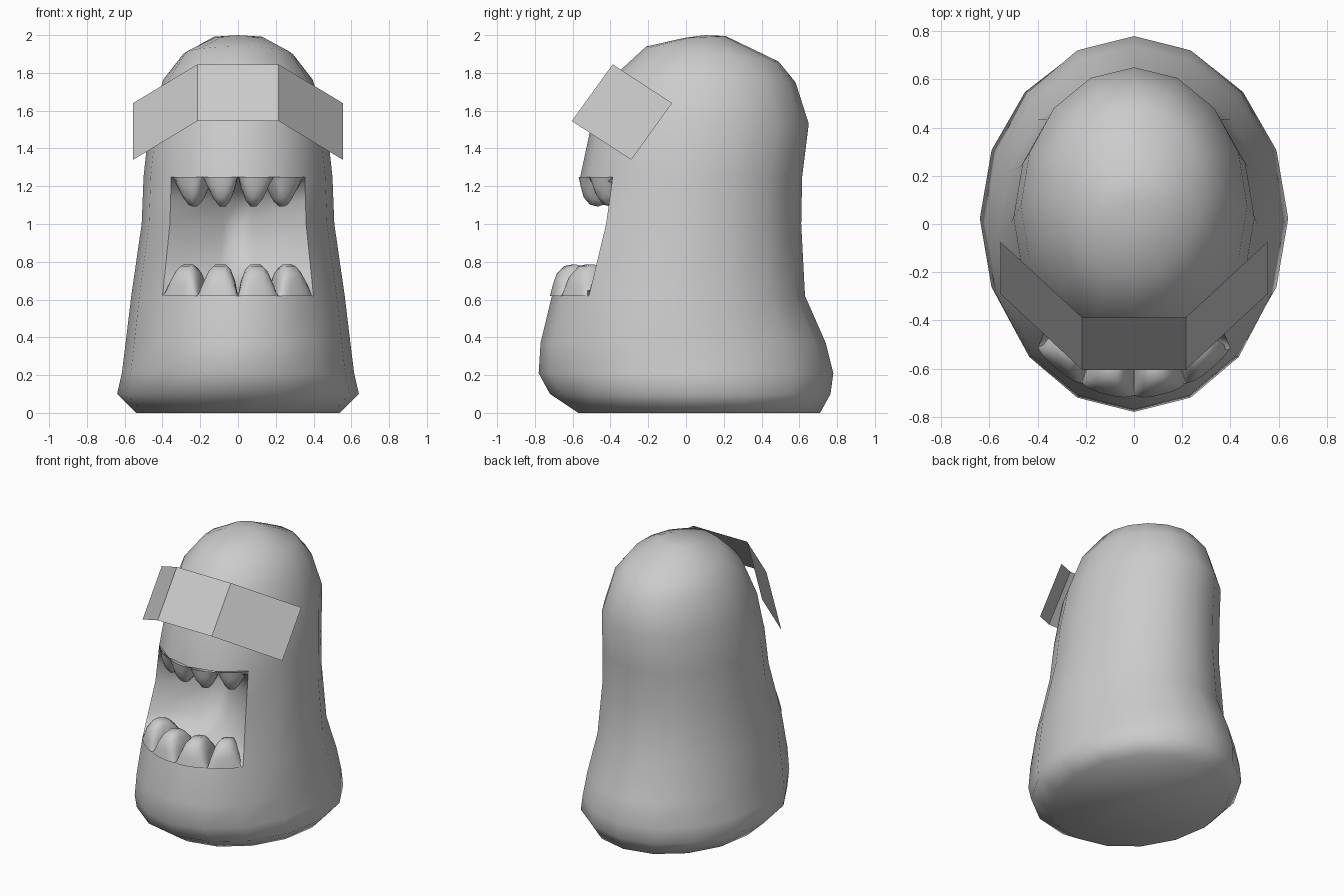
import bpy
import bmesh
import math
from mathutils import Vector

cube = bpy.data.objects.get("Cube")
if cube:
    bpy.data.objects.remove(cube, do_unlink=True)

grey = bpy.data.materials.new("plain grey")
grey.use_nodes = True
COLOUR = (0.6, 0.6, 0.6, 1.0)
grey.diffuse_color = COLOUR
grey.node_tree.nodes["Principled BSDF"].inputs["Base Color"].default_value = COLOUR

SIDES = 16
STEP = math.tau / SIDES
MOUTH_LOW, MOUTH_HIGH = 0.62, 1.25

# Body rings: front height, back height, half width, front y, back y
RINGS = [
    (0.00, 0.00, 0.54, -0.57, 0.71),
    (0.10, 0.10, 0.64, -0.72, 0.765),
    (0.21, 0.21, 0.615, -0.78, 0.78),
    (0.37, 0.37, 0.595, -0.77, 0.74),
    (0.62, 0.62, 0.565, -0.71, 0.63),
    (1.00, 1.00, 0.51, -0.60, 0.61),
    (1.25, 1.25, 0.50, -0.56, 0.615),
    (1.53, 1.53, 0.47, -0.50, 0.65),
    (1.78, 1.75, 0.395, -0.385, 0.58),
    (1.94, 1.86, 0.29, -0.21, 0.49),
    (1.985, 1.995, 0.13, -0.01, 0.21),
]


def ring_point(ring, angle):
    """Point on a ring; angle 0 is the front, positive turns to +x."""
    zf, zb, half, yf, yb = ring
    c = math.cos(angle)
    return Vector((half * math.sin(angle),
                   (yf + yb) / 2 + (yf - yb) / 2 * c,
                   (zf + zb) / 2 + (zf - zb) / 2 * c))


def ring_at(z):
    """Ring interpolated at a height in the level part of the body."""
    for a, b in zip(RINGS, RINGS[1:]):
        if a[0] <= z <= b[0]:
            t = (z - a[0]) / (b[0] - a[0])
            return [p + (q - p) * t for p, q in zip(a, b)]


def inward(p, amount):
    """Move a point towards the body's axis by a fraction."""
    return Vector((p.x * (1 - amount), p.y + (0.03 - p.y) * amount, p.z))


def grid_faces(bm, rows, flip=False):
    verts = [[bm.verts.new(p) for p in row] for row in rows]
    for a, b in zip(verts, verts[1:]):
        for i in range(len(a) - 1):
            quad = [a[i], a[i + 1], b[i + 1], b[i]]
            bm.faces.new(quad[::-1] if flip else quad)
    return verts


def finish(bm, name, angle=None):
    mesh = bpy.data.meshes.new(name)
    bm.to_mesh(mesh)
    bm.free()
    mesh.materials.append(grey)
    obj = bpy.data.objects.new(name, mesh)
    bpy.context.collection.objects.link(obj)
    if angle:
        bpy.ops.object.select_all(action='DESELECT')
        obj.select_set(True)
        bpy.context.view_layer.objects.active = obj
        bpy.ops.object.shade_smooth_by_angle(angle=math.radians(angle))
    return obj


# Body: lofted rings with the four front columns left open for the mouth
bm = bmesh.new()
loops = [[bm.verts.new(ring_point(r, i * STEP)) for i in range(SIDES)] for r in RINGS]
for k, (a, b) in enumerate(zip(loops, loops[1:])):
    in_mouth = MOUTH_LOW <= RINGS[k][0] < MOUTH_HIGH
    for i in range(SIDES):
        if in_mouth and i in (0, 1, SIDES - 2, SIDES - 1):
            continue
        j = (i + 1) % SIDES
        bm.faces.new((a[i], a[j], b[j], b[i]))
bm.faces.new(loops[0][::-1])
crown = bm.verts.new((0, 0.1, 2.0))
for i in range(SIDES):
    bm.faces.new((loops[-1][i], loops[-1][(i + 1) % SIDES], crown))
unused = [v for v in bm.verts if not v.link_faces]
bmesh.ops.delete(bm, geom=unused, context='VERTS')
finish(bm, "body", 65)

# Mouth hollow: a bowl whose rim follows the opening
ROW_DEPTH = [(0.62, 0), (0.65, 0.5), (0.78, 0.85), (1.0, 1), (1.12, 0.85), (1.22, 0.5), (1.25, 0)]
COLUMN_DEPTH = [0, 0.62, 0.75, 0.62, 0]
rows = []
for z, d in ROW_DEPTH:
    ring = ring_at(z)
    rows.append([inward(ring_point(ring, (i - 2) * STEP), d * COLUMN_DEPTH[i]) for i in range(5)])
bm = bmesh.new()
grid_faces(bm, rows)
finish(bm, "mouth_hollow", 80)

# Teeth: one rounded tooth for each open column, above and below
SECTION = [(0, 0), (0.015, 0.35), (0.04, 0.7), (0.09, 0.94), (0.15, 1), (0.24, 0.88), (0.32, 0.5), (0.36, 0)]


def teeth(name, base_z, height, outline):
    bm = bmesh.new()
    ring = ring_at(base_z)
    for column in range(-2, 2):
        left, right = (ring_point(ring, (column + k) * STEP) for k in (0, 1))
        tooth = []
        for depth, rise in SECTION:
            row = []
            for u, h in outline:
                p = inward(left.lerp(right, u), depth)
                # Round the face of the tooth outwards between its gaps
                p.y -= 0.025 * h * (1 - depth / 0.36)
                p.z += height * rise * h
                row.append(p)
            tooth.append(row)
        grid_faces(bm, tooth, flip=height < 0)
    finish(bm, name, 70)


teeth("lower_teeth", MOUTH_LOW, 0.17,
      [(0, 0), (0.08, 0.45), (0.2, 0.8), (0.35, 0.98), (0.65, 0.98), (0.8, 0.8), (0.92, 0.45), (1, 0)])
teeth("upper_teeth", MOUTH_HIGH, -0.16,
      [(0, 0), (0.1, 0.4), (0.25, 0.78), (0.4, 0.98), (0.6, 0.98), (0.75, 0.78), (0.9, 0.4), (1, 0)])

# Eye band: three flat panels folded around the face
bottom = [(-0.555, -0.29, 1.34), (-0.215, -0.605, 1.545), (0.215, -0.605, 1.545), (0.555, -0.29, 1.34)]
top = [(x, y + 0.217, z + 0.3) for x, y, z in bottom]
bm = bmesh.new()
grid_faces(bm, [bottom, top])
finish(bm, "eye_band")
